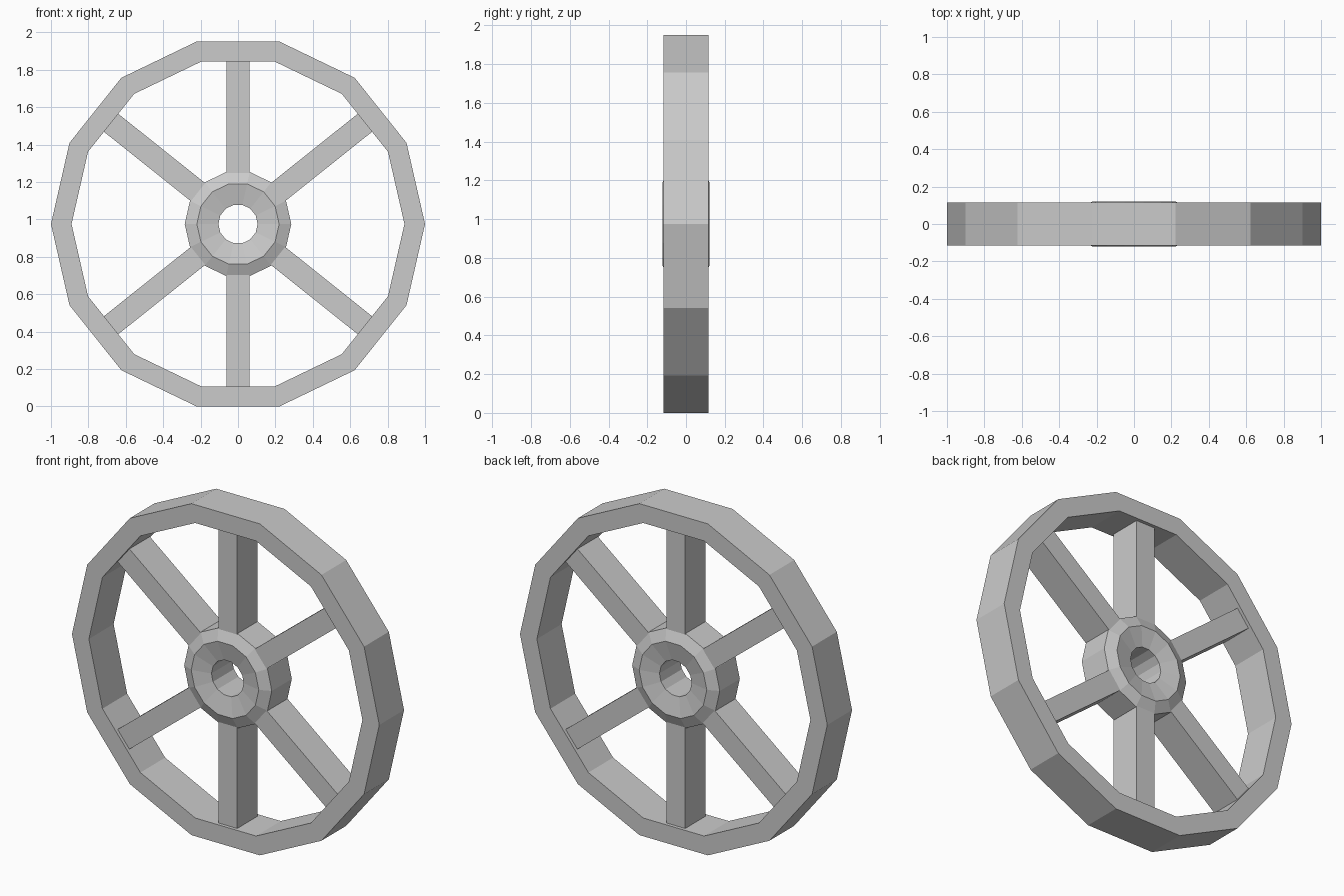
import bpy, bmesh
from math import cos, sin, pi
from mathutils import Matrix

if "Cube" in bpy.data.objects:
    bpy.data.objects.remove(bpy.data.objects["Cube"])

SIDES = 14
CENTRE_Z = cos(pi / SIDES)  # flat bottom edge rests on the ground


def finish(name, bm):
    bmesh.ops.recalc_face_normals(bm, faces=bm.faces[:])
    mesh = bpy.data.meshes.new(name)
    bm.to_mesh(mesh)
    bm.free()
    obj = bpy.data.objects.new(name, mesh)
    obj.location.z = CENTRE_Z
    bpy.context.collection.objects.link(obj)
    return obj


def revolve(name, profile):
    """Sweep a closed (radius, y) profile around the axle."""
    bm = bmesh.new()
    rings = []
    for i in range(SIDES):
        a = 2 * pi * i / SIDES
        rings.append([bm.verts.new((r * cos(a), y, r * sin(a))) for r, y in profile])
    n = len(profile)
    for i in range(SIDES):
        a, b = rings[i], rings[(i + 1) % SIDES]
        for j in range(n):
            k = (j + 1) % n
            bm.faces.new((a[j], a[k], b[k], b[j]))
    return finish(name, bm)


def spoke(name, angle, start=0.265, end=0.872, width=0.123, depth=0.19):
    bm = bmesh.new()
    m = (Matrix.Rotation(-angle, 4, 'Y')
         @ Matrix.Translation(((start + end) / 2, 0, 0))
         @ Matrix.Diagonal((end - start, depth, width, 1)))
    bmesh.ops.create_cube(bm, size=1, matrix=m)
    return finish(name, bm)


# Outer rim
revolve("rim", [(1.0, -0.115), (1.0, 0.115), (0.89, 0.115), (0.89, -0.115)])

# Hub: bevelled edge, raised ring, dished face and axle hole on both sides
half = [(0.285, 0.093), (0.22, 0.121), (0.105, 0.097)]
revolve("hub", half + [(r, -y) for r, y in reversed(half)])

# Six spokes, each meeting the middle of a rim segment
for i, step in enumerate((1.5, 3.5, 5.5, 8.5, 10.5, 12.5)):
    spoke(f"spoke_{i + 1}", 2 * pi * step / SIDES)
